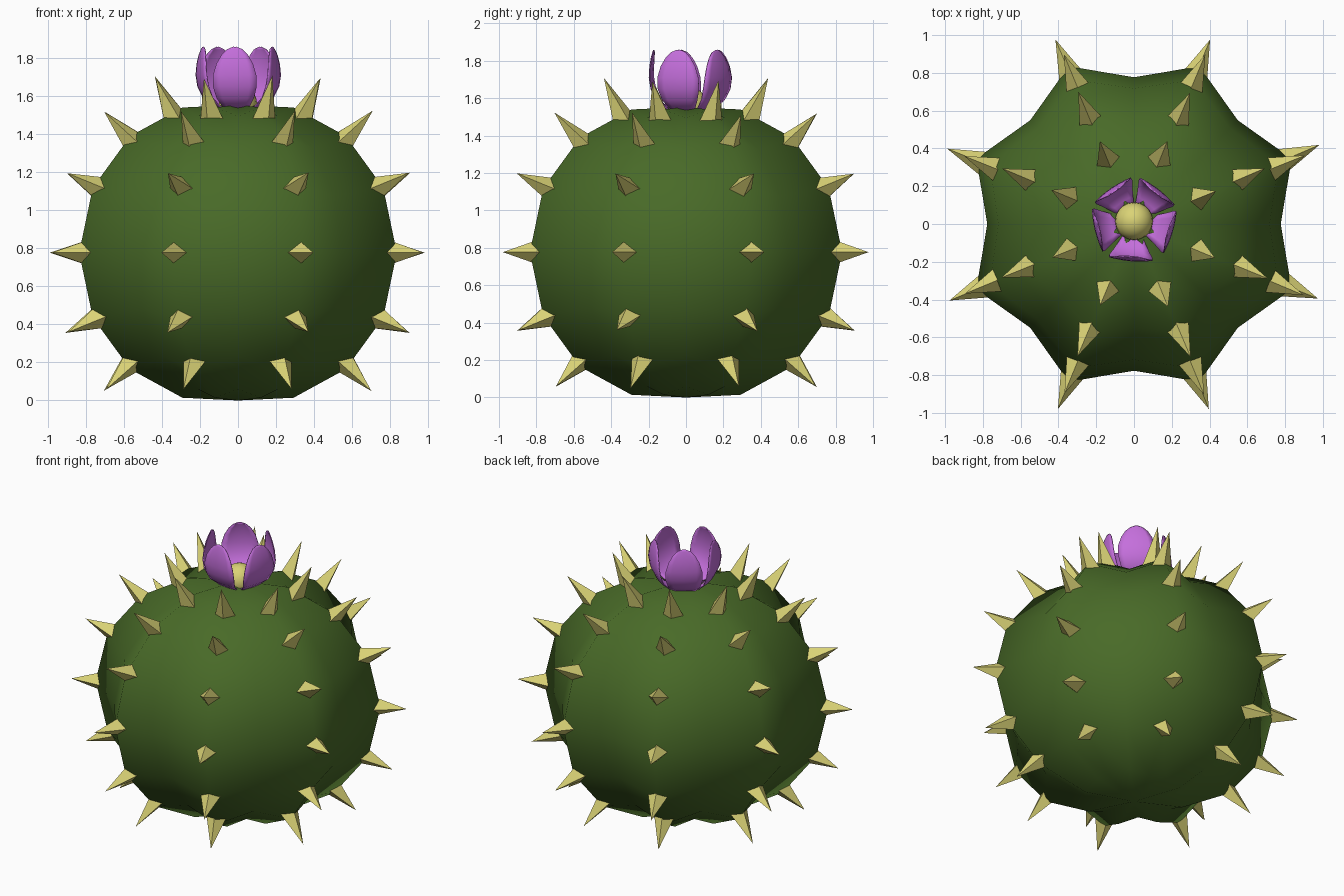
import bpy, bmesh, math, random
from mathutils import Vector, Matrix

if "Cube" in bpy.data.objects:
    bpy.data.objects.remove(bpy.data.objects["Cube"])

random.seed(4)
C = Vector((0, 0, 0.777))      # centre of the body
R = 0.777


def material(name, rgb):
    m = bpy.data.materials.new(name)
    m.diffuse_color = (*rgb, 1)
    m.use_nodes = True
    m.node_tree.nodes["Principled BSDF"].inputs["Base Color"].default_value = m.diffuse_color
    return m


green = material("cactus_green", (0.066, 0.145, 0.021))
yellow = material("pale_yellow", (0.70, 0.65, 0.18))
purple = material("petal_purple", (0.56, 0.16, 0.72))


def finish(name, bm, mat, smooth):
    bmesh.ops.recalc_face_normals(bm, faces=bm.faces)
    me = bpy.data.meshes.new(name)
    bm.to_mesh(me)
    bm.free()
    me.materials.append(mat)
    for p in me.polygons:
        p.use_smooth = smooth
    ob = bpy.data.objects.new(name, me)
    bpy.context.collection.objects.link(ob)
    return ob


# Ribbed body: 16-sided sphere with every second meridian pushed out
bm = bmesh.new()
bmesh.ops.create_uvsphere(bm, u_segments=16, v_segments=8, radius=R)
for v in bm.verts:
    flat = math.hypot(v.co.x, v.co.y) / R
    ridge = 0.5 - 0.5 * math.cos(8 * math.atan2(v.co.y, v.co.x))
    v.co *= 1 + 0.163 * ridge * flat
    v.co += C
finish("cactus_body", bm, green, True)

# Spines: four-sided cones in rows along the eight ridges
bm = bmesh.new()
rows = [(-43.7, 0.82, 1.045), (-23.3, 0.85, 1.06), (0, 0.86, 1.06),
        (23.3, 0.85, 1.06), (44.3, 0.82, 1.06), (63, 0.79, 1.035)]
for lat, r0, r1 in rows:
    for k in range(8):
        a = math.radians(22.5 + 45 * k + random.uniform(-0.7, 0.7))
        e = math.radians(lat)
        tip = r1 + random.uniform(-0.01, 0.01)
        m = (Matrix.Translation(C) @ Matrix.Rotation(a, 4, 'Z')
             @ Matrix.Rotation(math.pi / 2 - e, 4, 'Y')
             @ Matrix.Translation((0, 0, (r0 + tip) / 2)))
        bmesh.ops.create_cone(bm, cap_ends=True, segments=4, radius1=0.064,
                              radius2=0, depth=tip - r0, matrix=m)
finish("spines", bm, yellow, False)

# Flower: five cupped petals (height, distance from axis, half width)
profile = [(1.53, 0.05, 0.035), (1.545, 0.12, 0.07), (1.59, 0.172, 0.098),
           (1.65, 0.2, 0.115), (1.71, 0.21, 0.114), (1.77, 0.207, 0.096),
           (1.815, 0.2, 0.07), (1.845, 0.192, 0.04), (1.858, 0.188, 0.008)]
for i, ang in enumerate((-95, -17, 52, 124, 194)):
    bm = bmesh.new()
    turn = Matrix.Translation((0, 0.015, 0)) @ Matrix.Rotation(math.radians(ang), 4, 'Z')
    n = 6
    grid = []
    for z, r, w in profile:
        row = []
        for j in range(n + 1):
            u = 2 * j / n - 1
            row.append(bm.verts.new(turn @ Vector((r - 0.1 * u * u * w, u * w, z))))
        grid.append(row)
    for a, b in zip(grid, grid[1:]):
        for j in range(n):
            bm.faces.new((a[j], a[j + 1], b[j + 1], b[j]))
    ob = finish(f"petal_{i + 1}", bm, purple, True)
    sol = ob.modifiers.new("thickness", 'SOLIDIFY')
    sol.thickness = 0.006
    sol.offset = 0

# Flower centre
bm = bmesh.new()
bmesh.ops.create_uvsphere(bm, u_segments=20, v_segments=12, radius=0.1,
                          matrix=Matrix.Translation((0, 0.015, 1.56)))
finish("flower_centre", bm, yellow, True)
